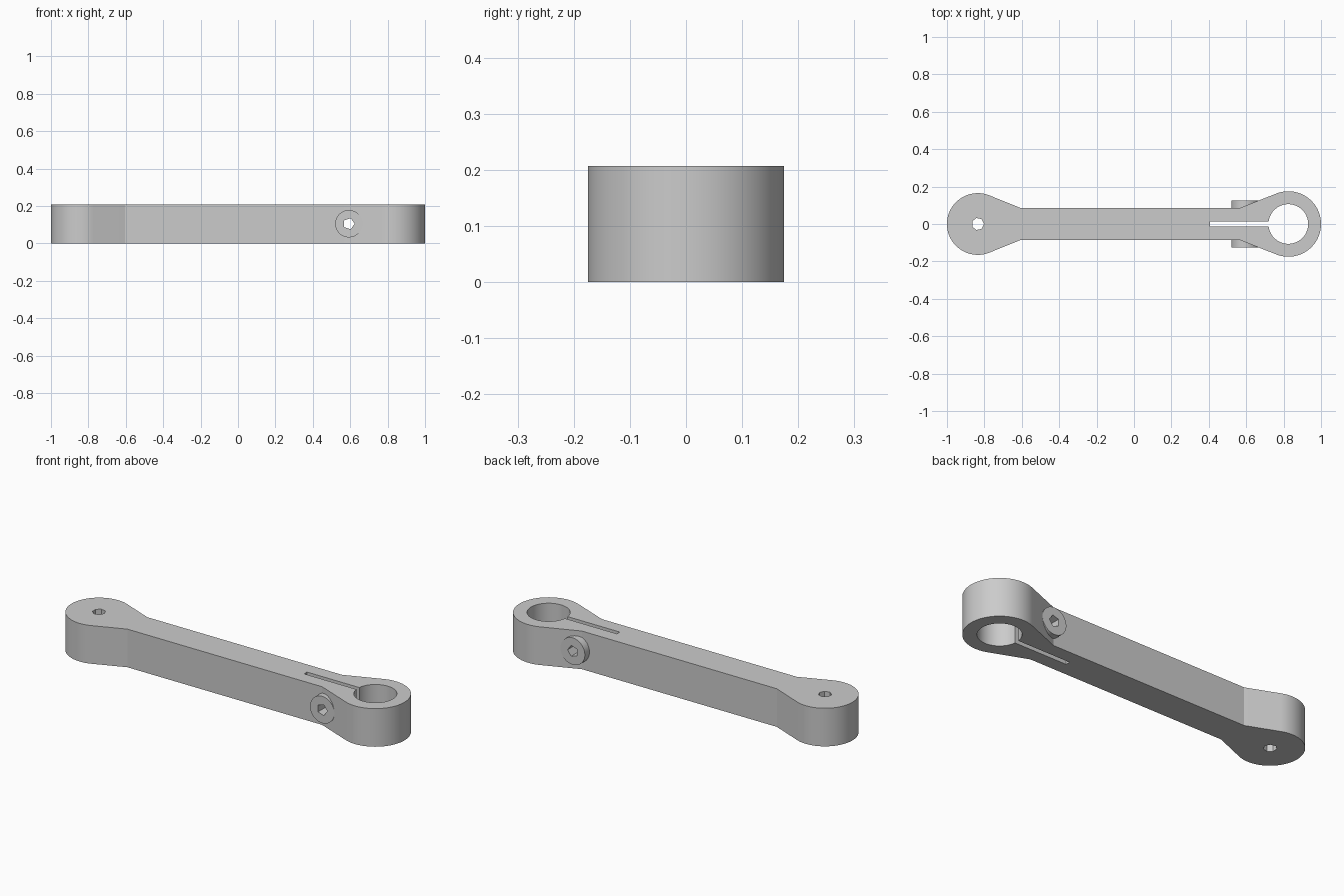
import bpy, bmesh, math
from mathutils import Matrix, Vector

if "Cube" in bpy.data.objects:
    bpy.data.objects.remove(bpy.data.objects["Cube"])

HEIGHT = 0.207
HALF_WIDTH = 0.085
BOLT_X, BOLT_Z = 0.593, 0.105
PIVOT = (-0.835, 0.165)   # x centre, radius
CLAMP = (0.825, 0.175)

grey = bpy.data.materials.new("plain grey")
grey.use_nodes = True
grey.diffuse_color = (0.6, 0.6, 0.6, 1)
grey.node_tree.nodes["Principled BSDF"].inputs["Base Color"].default_value = (0.6, 0.6, 0.6, 1)


def arc(cx, radius, start, end, steps):
    angles = [start + (end - start) * i / steps for i in range(steps + 1)]
    return [(cx + radius * math.cos(a), radius * math.sin(a)) for a in angles]


def circle(cx, radius, sides):
    return arc(cx, radius, 0, math.tau, sides)[:-1]


def prism(name, outline, low, high, matrix=None):
    """Extrude a flat outline from low to high along local z."""
    bm = bmesh.new()
    base = bm.faces.new([bm.verts.new((x, y, low)) for x, y in outline])
    top = bmesh.ops.extrude_face_region(bm, geom=[base])["geom"]
    bmesh.ops.translate(bm, vec=(0, 0, high - low),
                        verts=[v for v in top if isinstance(v, bmesh.types.BMVert)])
    bmesh.ops.recalc_face_normals(bm, faces=bm.faces)
    if matrix:
        bm.transform(matrix)
    mesh = bpy.data.meshes.new(name)
    bm.to_mesh(mesh)
    bm.free()
    mesh.materials.append(grey)
    obj = bpy.data.objects.new(name, mesh)
    bpy.context.collection.objects.link(obj)
    return obj


def combine(target, tool, operation):
    mod = target.modifiers.new(operation.lower(), "BOOLEAN")
    mod.operation, mod.solver, mod.object = operation, "EXACT", tool
    bpy.context.view_layer.objects.active = target
    bpy.ops.object.modifier_apply(modifier=mod.name)
    bpy.data.objects.remove(tool)


def tangent_angle(end, corner_x):
    """Angle on an end circle where the taper from the neck touches it."""
    cx, radius = end
    to_corner = Vector((abs(corner_x - cx), HALF_WIDTH))
    return math.atan2(to_corner.y, to_corner.x) + math.acos(radius / to_corner.length)


# Lever outline: two round ends tapering into a straight bar
left_neck, right_neck = -0.605, 0.565
t_left = tangent_angle(PIVOT, left_neck)
t_right = math.pi - tangent_angle(CLAMP, right_neck)
outline = (arc(*CLAMP, -t_right, t_right, 72)
           + [(right_neck, HALF_WIDTH), (left_neck, HALF_WIDTH)]
           + arc(*PIVOT, t_left, math.tau - t_left, 72)
           + [(left_neck, -HALF_WIDTH), (right_neck, -HALF_WIDTH)])
lever = prism("clamping_lever", outline, 0, HEIGHT)

# Round bosses for the clamp bolt, standing out on both sides
across = Matrix.Translation((BOLT_X, 0, BOLT_Z)) @ Matrix.Rotation(math.pi / 2, 4, "X")
combine(lever, prism("bolt_boss", circle(0, 0.073, 64), -0.125, 0.125, across), "UNION")

# Clamp bore, pivot hole, clamp slot and five-sided bolt hole
slot = [(0.406, -0.0125), (0.8, -0.0125), (0.8, 0.0125), (0.406, 0.0125)]
for cutter in (
    prism("clamp_bore", circle(CLAMP[0], 0.106, 72), -0.1, 0.4),
    prism("pivot_hole", circle(PIVOT[0], 0.033, 7), -0.1, 0.4),
    prism("clamp_slot", slot, -0.1, 0.4),
    prism("bolt_hole", circle(0, 0.031, 5), -0.3, 0.3, across),
):
    cutter.hide_render = True
    combine(lever, cutter, "DIFFERENCE")

# Smooth round walls, crisp corners
bpy.ops.object.select_all(action="DESELECT")
lever.select_set(True)
bpy.context.view_layer.objects.active = lever
bpy.ops.object.shade_smooth_by_angle(angle=math.radians(15))
